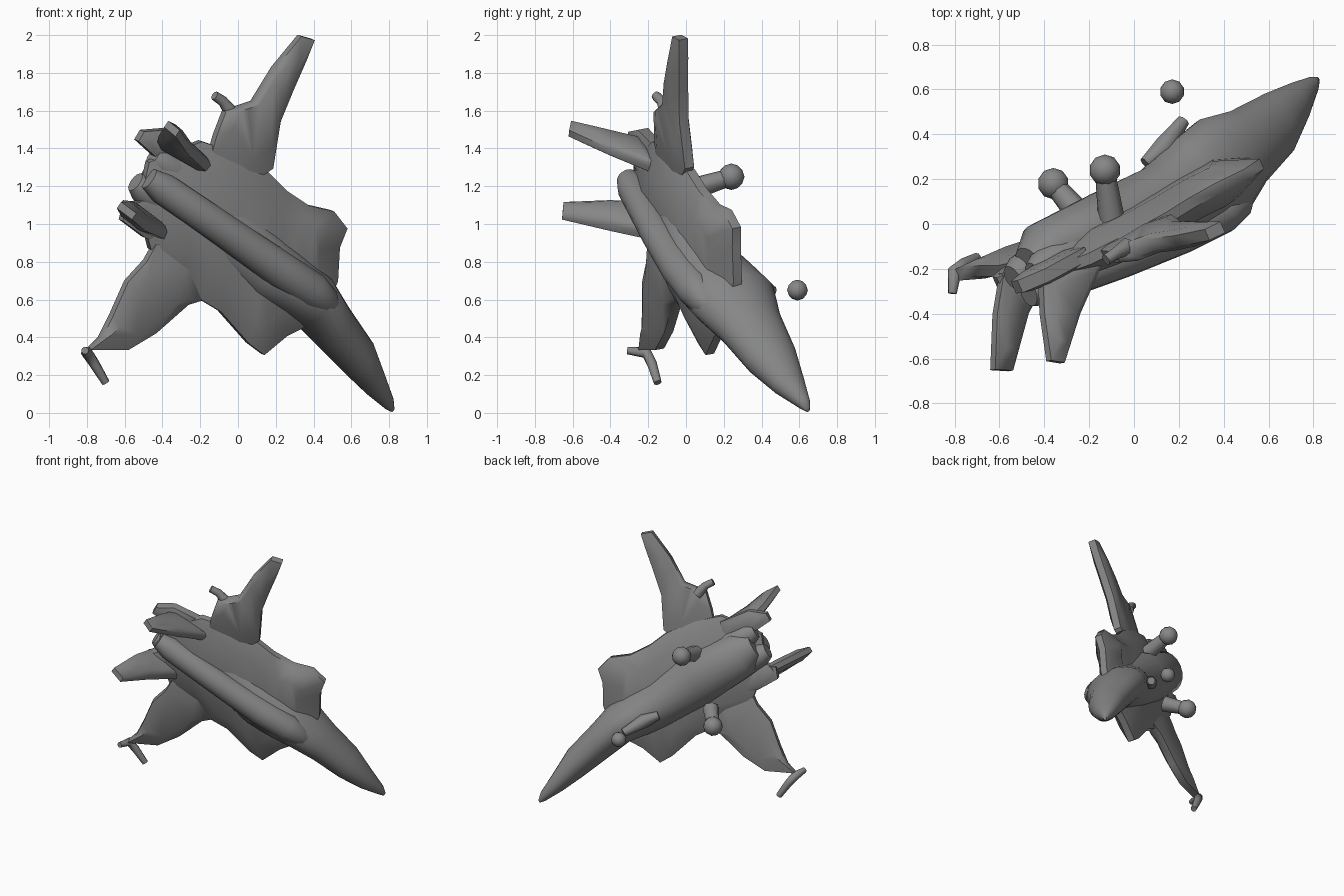
import bpy, bmesh, math
from mathutils import Vector as V

if "Cube" in bpy.data.objects:
    bpy.data.objects.remove(bpy.data.objects["Cube"])

# Tilted aircraft frame: S across the span, U up through the fins
S = V((.558, .087, .825)).normalized()
U = V((.394, -.90, -.172)).normalized()

grey = bpy.data.materials.new("dark_grey")
grey.diffuse_color = (.235, .24, .235, 1)
grey.use_nodes = True
grey.node_tree.nodes["Principled BSDF"].inputs["Base Color"].default_value = grey.diffuse_color


def wing_y(x, z):
    # depth of the wing plane behind a point of the front view
    return .438 * x - .19 * z + .205


def finish(name, bm, angle=50):
    bmesh.ops.recalc_face_normals(bm, faces=bm.faces[:])
    me = bpy.data.meshes.new(name)
    bm.to_mesh(me)
    bm.free()
    me.materials.append(grey)
    ob = bpy.data.objects.new(name, me)
    bpy.context.collection.objects.link(ob)
    bpy.ops.object.select_all(action='DESELECT')
    bpy.context.view_layer.objects.active = ob
    ob.select_set(True)
    bpy.ops.object.shade_smooth_by_angle(angle=math.radians(angle))
    return ob


def loft(name, rings):
    bm = bmesh.new()
    rings = [[bm.verts.new(p) for p in r] for r in rings]
    n = len(rings[0])
    for a, b in zip(rings, rings[1:]):
        for i in range(n):
            bm.faces.new((a[i], a[(i + 1) % n], b[(i + 1) % n], b[i]))
    caps = [bm.faces.new(rings[0]), bm.faces.new(rings[-1])]
    bmesh.ops.triangulate(bm, faces=caps)
    return finish(name, bm)


def ellipse(c, a, b, wa, wb, n=20):
    return [V(c) + a * wa * math.cos(t) + b * wb * math.sin(t)
            for t in (2 * math.pi * i / n for i in range(n))]


def plate(name, outline, top, bottom, edge=.02, inner=.65, lift=0, droop=0):
    # lens-shaped slab lying in the wing plane, outline in front-view x, z
    pts = [V((x, wing_y(x, z) - droop * max(0, .9 - z), z)) + U * lift for x, z in outline]
    c = sum(pts, V()) / len(pts)
    core = [c + (p - c) * inner for p in pts]
    loft(name, [[p - U * bottom for p in core], [p - U * edge for p in pts],
                [p + U * edge for p in pts], [p + U * top for p in core]])


def tube(name, path, radii, n=12):
    path = [V(p) for p in path]
    rings = []
    for i, (p, r) in enumerate(zip(path, radii)):
        d = (path[min(i + 1, len(path) - 1)] - path[max(i - 1, 0)]).normalized()
        a = d.cross(S).normalized()
        rings.append(ellipse(p, a, d.cross(a), r, r, n))
    loft(name, rings)


def ball(name, c, r):
    bm = bmesh.new()
    bmesh.ops.create_icosphere(bm, subdivisions=2, radius=r)
    bmesh.ops.translate(bm, verts=bm.verts[:], vec=c)
    finish(name, bm)


# Fuselage: x, y, z, half width, half height
stations = [(-.47, -.18, 1.27, .09, .08), (-.40, -.12, 1.20, .16, .13),
            (-.10, .00, .98, .20, .16), (.13, .085, .78, .18, .185),
            (.27, .17, .68, .165, .225), (.39, .25, .60, .15, .24),
            (.50, .34, .46, .13, .18), (.64, .45, .29, .11, .145),
            (.73, .545, .15, .07, .09), (.80, .625, .05, .035, .035),
            (.82, .645, .015, .012, .012)]
loft("fuselage", [ellipse((x, y, z), S, U, w, h) for x, y, z, w, h in stations])

# Raised spine and cockpit hump
tube("spine", [(-.47, -.31, 1.24), (-.40, -.28, 1.19), (-.05, -.15, .95),
               (.22, -.03, .76), (.39, .055, .65), (.46, .10, .59), (.51, .17, .52)],
     [.06, .085, .09, .10, .10, .08, .04], 14)

# Broad centre body with intake shoulders
plate("centre_body", [(-.48, 1.33), (-.2, 1.44), (-.02, 1.38), (.15, 1.28), (.25, 1.18),
                      (.37, 1.1), (.5, 1.07), (.57, .98), (.53, .88), (.52, .7),
                      (.45, .55), (.33, .45), (.25, .41), (.13, .31), (.05, .37),
                      (-.1, .54), (-.2, .6), (-.32, .75), (-.47, .87), (-.53, 1.1)],
      .10, .09, .025, .68, droop=.13)

# Wings
plate("upper_wing", [(.32, 2.0), (.39, 1.98), (.35, 1.88), (.28, 1.72), (.21, 1.55),
                     (.17, 1.3), (.02, 1.2), (-.16, 1.36), (-.13, 1.47), (-.08, 1.6),
                     (-.02, 1.62), (.07, 1.65), (.18, 1.83)], .05, .045, .027, lift=.015)
plate("lower_wing", [(-.8, .34), (-.6, .34), (-.45, .43), (-.28, .58), (-.15, .62),
                     (-.2, .85), (-.45, .9), (-.5, .81), (-.6, .7), (-.68, .52),
                     (-.74, .4)], .05, .045, .027, lift=.02)

# Tailplanes
plate("upper_tailplane", [(-.53, 1.44), (-.5, 1.49), (-.38, 1.5), (-.2, 1.4),
                          (-.25, 1.28), (-.42, 1.34)], .045, .045, .03, lift=-.02)
plate("lower_tailplane", [(-.62, 1.02), (-.6, 1.1), (-.5, 1.13), (-.35, 1.02),
                          (-.36, .88), (-.5, .93)], .045, .045, .03)

# Twin engine nozzles
fwd = V((.72, .42, -.55)).normalized()
for side, label in ((1, "upper"), (-1, "lower")):
    c = V((-.46, -.21, 1.265)) + S * .085 * side
    tube(label + "_engine", [c - fwd * .05, c, c + fwd * .12, c + fwd * .5],
         [.055, .08, .09, .06], 14)

# Twin fins: root back, root front, tip front, tip back
fins = {"upper_fin": [(-.42, -.19, 1.43), (-.12, -.11, 1.26), (-.25, -.4, 1.38),
                      (-.32, -.62, 1.48), (-.38, -.61, 1.53), (-.41, -.4, 1.48)],
        "lower_fin": [(-.59, -.22, 1.1), (-.36, -.17, .93), (-.48, -.4, .98),
                      (-.55, -.655, 1.04), (-.63, -.65, 1.1), (-.62, -.4, 1.11)]}
for name, outline in fins.items():
    pts = [V(p) for p in outline]
    c = sum(pts, V()) / len(pts)
    core = [c + (p - c) * .6 for p in pts]
    loft(name, [[p + S * .045 for p in core], [p + S * .02 for p in pts],
                [p - S * .02 for p in pts], [p - S * .045 for p in core]])

# Wing-tip rail and trailing-edge stub
tube("tip_rail", [(-.81, -.31, .33), (-.8, -.21, .32), (-.76, -.18, .26), (-.7, -.15, .16)],
     [.02, .032, .028, .022], 8)
tube("wing_stub", [(-.125, -.16, 1.68), (-.08, -.13, 1.65), (-.03, -.1, 1.58)],
     [.025, .028, .04], 8)

# Underwing stores on short pylons
for label, c, root in (("upper", (-.13, .24, 1.25), (-.1, .02, 1.18)),
                       ("lower", (-.36, .18, .74), (-.25, .05, .8))):
    ball(label + "_store", c, .07)
    tube(label + "_pylon", [c, root], [.045, .06], 8)

# Belly ridge and loose ball below the fuselage
tube("belly_ridge", [(.05, .27, .75), (.13, .34, .71), (.22, .46, .64)], [.03, .05, .03], 8)
ball("loose_ball", (.17, .59, .65), .055)
